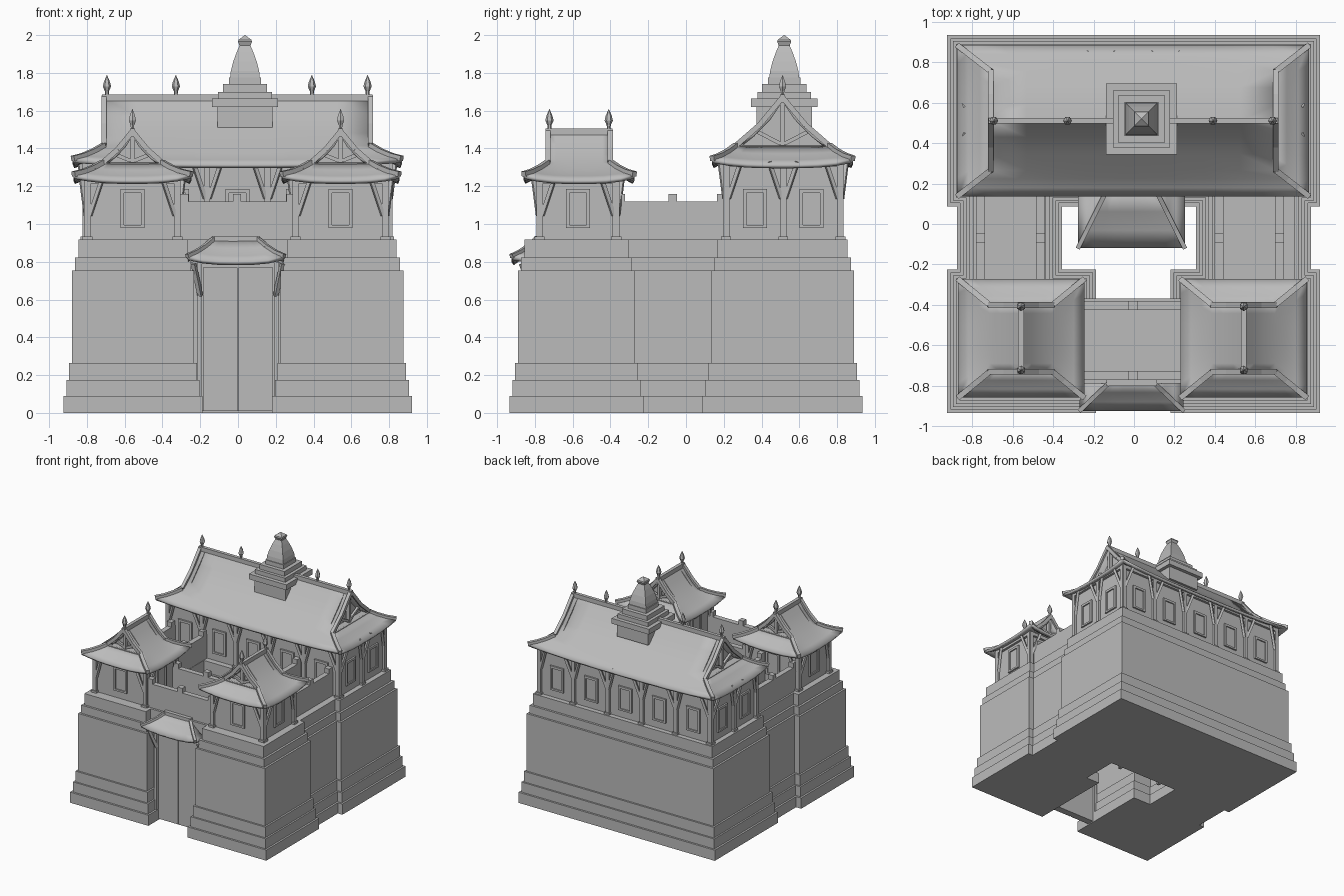
import bpy, bmesh, math
from mathutils import Vector, Matrix

if "Cube" in bpy.data.objects:
    bpy.data.objects.remove(bpy.data.objects["Cube"])

stone = bpy.data.materials.new("plain_grey")
stone.use_nodes = True
GREY = (0.5, 0.5, 0.5, 1)
stone.diffuse_color = GREY
stone.node_tree.nodes["Principled BSDF"].inputs["Base Color"].default_value = GREY


def finish(bm, name, loc=(0, 0, 0), turn=0, smooth=False, thick=0):
    me = bpy.data.meshes.new(name)
    bm.to_mesh(me)
    bm.free()
    me.materials.append(stone)
    ob = bpy.data.objects.new(name, me)
    bpy.context.collection.objects.link(ob)
    ob.location = loc
    ob.rotation_euler.z = turn
    if thick:
        mod = ob.modifiers.new("thickness", "SOLIDIFY")
        mod.thickness = thick
        mod.offset = -1
    if smooth:
        bpy.ops.object.select_all(action="DESELECT")
        ob.select_set(True)
        bpy.context.view_layer.objects.active = ob
        bpy.ops.object.shade_smooth_by_angle(angle=math.radians(30))
    return ob


def box(bm, p, q):
    p, q = Vector(p), Vector(q)
    size = [abs(a - b) for a, b in zip(p, q)]
    bmesh.ops.create_cube(bm, size=1, matrix=Matrix.Translation((p + q) / 2) @ Matrix.Diagonal((*size, 1)))


def beam(bm, a, b, w):
    a, b = Vector(a), Vector(b)
    d = b - a
    m = Matrix.Translation((a + b) / 2) @ d.to_track_quat("Z", "Y").to_matrix().to_4x4()
    bmesh.ops.create_cube(bm, size=1, matrix=m @ Matrix.Diagonal((w, w, d.length, 1)))


def lathe(bm, rings, sides, x=0, y=0):
    # stack of regular polygons, given as (radius, height)
    for (r1, z1), (r2, z2) in zip(rings, rings[1:]):
        m = Matrix.Translation((x, y, (z1 + z2) / 2)) @ Matrix.Rotation(math.pi / sides, 4, "Z")
        bmesh.ops.create_cone(bm, cap_ends=True, segments=sides, radius1=r1, radius2=r2, depth=z2 - z1, matrix=m)


def face_up(bm):
    bmesh.ops.recalc_face_normals(bm, faces=bm.faces)
    if sum(f.normal.z * f.calc_area() for f in bm.faces) < 0:
        bmesh.ops.reverse_faces(bm, faces=bm.faces)


# Stepped masonry blocks
LEVELS = [(0, .09, 0), (.09, .175, .016), (.175, .265, .03), (.265, .753, .045), (.753, .822, .062), (.822, .918, .08)]


def stepped(name, x0, x1, y0, y1):
    bm = bmesh.new()
    for z0, z1, i in LEVELS:
        box(bm, (x0 + i, y0 + i, z0), (x1 - i, y1 - i, z1))
    finish(bm, name)


stepped("rear_base", -.925, .92, .087, .935)
stepped("right_tower_base", -.925, -.188, -.935, -.225)
stepped("left_tower_base", .18, .92, -.935, -.225)
stepped("right_wing_base", -.877, -.357, -.45, .35)
stepped("left_wing_base", .308, .877, -.45, .35)

# Gate wall with two door leaves, and the inner door
bm = bmesh.new()
box(bm, (-.27, -.79, .74), (.27, -.37, .918))
box(bm, (-.25, -.79, .01), (.25, -.74, .76))
finish(bm, "gate_wall")
bm = bmesh.new()
for y in (-.80, .075):
    for s in (-1, 1):
        box(bm, (s * .003, y, .01), (s * .185, y + .03, .77))
        box(bm, (s * .19, y - .02, .0), (s * .215, y + .08, .80))
        beam(bm, (s * .20, y - .01, .62), (s * .235, y - .07, .79), .022)
finish(bm, "doors_and_jambs")

# Parapets with square merlons
bm = bmesh.new()
W = .022
for x in (-.76, -.462, .42, .72):
    box(bm, (x - W, -.38, .91), (x + W, .22, 1.12))
    for y in (-.345, -.07, .185):
        box(bm, (x - W, y - W, 1.1), (x + W, y + W, 1.16))
for y in (-.75, -.403):
    box(bm, (-.32, y - W, .91), (.32, y + W, 1.12))
    for x in (-.285, -.005, .28):
        box(bm, (x - W, y - W, 1.1), (x + W, y + W, 1.16))
finish(bm, "parapets")


# Timber storeys: walls, posts, braces and framed windows
def storey(name, cx, cy, hx, hy, top, bays_x, bays_y):
    z0 = .918
    bm = bmesh.new()
    box(bm, (cx - hx, cy - hy, z0), (cx + hx, cy + hy, top))
    finish(bm, name + "_walls")
    posts, wins = bmesh.new(), bmesh.new()
    for k in range(4):
        n = Vector((round(math.cos(k * math.pi / 2)), round(math.sin(k * math.pi / 2)), 0))
        d = Vector((-n.y, n.x, 0))
        out, half, bays = (hx, hy, bays_y) if k % 2 == 0 else (hy, hx, bays_x)

        def at(t, o, z):
            return Vector((cx, cy, z)) + d * t + n * (out + o)
        for i in range(bays + 1):
            t = -half + 2 * half * i / bays
            box(posts, at(t - .016, -.01, z0), at(t + .016, .02, top))
            box(posts, at(t - .024, -.01, z0), at(t + .024, .03, z0 + .016))
            for s in (-1, 1):
                if abs(t + s * .07) < half:
                    beam(posts, at(t + s * .01, .01, top - .2), at(t + s * .075, .035, top - .005), .02)
        box(posts, at(-half, -.01, top - .03), at(half, .02, top))
        for i in range(bays):
            t = -half + 2 * half * (i + .5) / bays
            for s in (-1, 1):
                box(wins, at(t + s * .045, -.01, .98), at(t + s * .063, .014, 1.185))
            box(wins, at(t - .063, -.01, 1.165), at(t + .063, .014, 1.185))
            box(wins, at(t - .063, -.01, .98), at(t + .063, .014, .995))
            box(wins, at(t - .045, -.01, .99), at(t + .045, .004, 1.17))
    finish(posts, name + "_posts")
    finish(wins, name + "_windows")


# Gabled roof over a flared skirt; the ridge runs along local x
def gabled_roof(name, loc, turn, verge, bend, eave_u, eave_v, z_ridge, z_bend, z_eave, finials):
    N = 8

    def ring(f):
        u, v = verge + (eave_u - verge) * f, bend + (eave_v - bend) * f
        z = z_bend + (z_eave - z_bend) * (1.4 * f - .4 * f * f)
        pts = []
        for a, b in (((-u, -v), (u, -v)), ((u, -v), (u, v)), ((u, v), (-u, v)), ((-u, v), (-u, -v))):
            for i in range(N):
                t = i / N
                lift = .03 * f * abs(2 * t - 1) ** 3
                pts.append(Vector((a[0] + (b[0] - a[0]) * t, a[1] + (b[1] - a[1]) * t, z + lift)))
        return pts
    rings = [ring(f) for f in (0, .33, .67, 1)]
    bm = bmesh.new()
    rows = [[bm.verts.new(p) for p in r] for r in rings]
    for a, b in zip(rows, rows[1:]):
        for i in range(4 * N):
            j = (i + 1) % (4 * N)
            bm.faces.new((a[i], b[i], b[j], a[j]))
    # upper slopes, sagging slightly towards the skirt
    def slope_z(f):
        return z_ridge + (z_bend - z_ridge) * f - .08 * (z_ridge - z_bend) * math.sin(math.pi * f)
    top = [bm.verts.new((verge * (2 * i / N - 1), 0, z_ridge)) for i in range(N + 1)]
    for side in (-1, 1):
        last = top
        for f in (.33, .67, 1):
            if f < 1:
                cur = [bm.verts.new((verge * (2 * i / N - 1), side * bend * f, slope_z(f))) for i in range(N + 1)]
            elif side < 0:
                cur = rows[0][:N + 1]
            else:
                cur = rows[0][2 * N:3 * N + 1][::-1]
            for i in range(N):
                bm.faces.new((last[i], last[i + 1], cur[i + 1], cur[i]))
            last = cur
    face_up(bm)
    finish(bm, name, loc, turn, smooth=True, thick=.022)

    # ridge beam, rakes, hips and gable framing
    bm = bmesh.new()
    box(bm, (-verge - .012, -.014, z_ridge - .025), (verge + .012, .014, z_ridge + .018))
    for s in (-1, 1):
        for t in (-1, 1):
            path = [(s * verge, t * bend * f, slope_z(f) + .002) for f in (0, .5, 1)]
            path += [(s * abs(r[0].x), t * abs(r[0].y), r[0].z + .002) for r in rings[1:]]
            for a, b in zip(path, path[1:]):
                beam(bm, a, b, .028)
            beam(bm, (s * (verge - .02), t * .01, z_bend + .01),
                 (s * (verge - .02), t * bend * .55, slope_z(.55) - .02), .02)
        box(bm, (s * (verge - .035), -.011, z_bend - .02), (s * (verge - .005), .011, z_ridge))
        box(bm, (s * (verge - .07), -bend * .97, z_bend - .03), (s * (verge + .01), bend * .97, z_bend - .003))
        x = s * (verge - .05)
        bm.faces.new([bm.verts.new(p) for p in ((x, -bend, z_bend - .01), (x, bend, z_bend - .01), (x, 0, z_ridge))])
    finish(bm, name + "_framing", loc, turn)

    bm = bmesh.new()
    for x in finials:
        lathe(bm, [(.008, z_ridge), (.011, z_ridge + .035), (.022, z_ridge + .06),
                   (.016, z_ridge + .085), (.001, z_ridge + .12)], 6, x)
    finish(bm, name + "_finials", loc, turn)


storey("hall", -.003, .515, .80, .30, 1.335, 5, 2)
gabled_roof("hall_roof", (-.004, .511, 0), 0, .705, .245, .871, .374, 1.668, 1.415, 1.315,
            (-.69, -.325, .395, .69))
for side, label in ((-1, "right"), (1, "left")):
    x = side * .551 - .008
    storey(label + "_tower", x, -.572, .235, .20, 1.245, 1, 1)
    gabled_roof(label + "_tower_roof", (x, -.566, 0), math.pi / 2, .165, .155, .294, .313,
                1.488, 1.325, 1.232, (-.157, .157))


# Hipped lean-to roofs over the two doors
def door_roof(name, cx, eave, top, y_eave, y_wall, y_back, z_eave, z_top):
    N = 6
    bm = bmesh.new()
    rows = []
    for f in (0, .33, .67, 1):
        h, y = top + (eave - top) * f, y_wall + (y_eave - y_wall) * f
        z = z_top + (z_eave - z_top) * (1.35 * f - .35 * f * f)
        row = [(cx - h, y_back, z)]
        row += [(cx + h * (2 * i / N - 1), y, z + .03 * f * abs(2 * i / N - 1) ** 3) for i in range(N + 1)]
        rows.append([bm.verts.new(p) for p in row + [(cx + h, y_back, z)]])
    for a, b in zip(rows, rows[1:]):
        for i in range(N + 2):
            bm.faces.new((a[i], b[i], b[i + 1], a[i + 1]))
    hips = [[r[k].co.copy() for r in rows] for k in (1, N + 1)]
    face_up(bm)
    finish(bm, name, smooth=True, thick=.022)
    bm = bmesh.new()
    for path in hips:
        for a, b in zip(path, path[1:]):
            beam(bm, a, b, .022)
    box(bm, (cx - top - .01, y_wall - .012, z_top - .02), (cx + top + .01, y_back, z_top + .015))
    finish(bm, name + "_hips")


door_roof("gate_roof", -.012, .258, .115, -.925, -.79, -.765, .80, .922)
door_roof("inner_door_roof", -.013, .265, .13, -.12, .15, .18, .80, .922)

# Stepped spire on the hall ridge
CX, CY = .037, .52
bm = bmesh.new()
for h, z0, z1 in ((.146, 1.51, 1.625), (.175, 1.62, 1.665), (.142, 1.66, 1.70), (.117, 1.70, 1.74), (.085, 1.74, 1.775)):
    box(bm, (CX - h, CY - h, z0), (CX + h, CY + h, z1))
bell = [(.079, 1.77), (.075, 1.81), (.062, 1.86), (.044, 1.91), (.029, 1.945), (.037, 1.965), (.034, 1.975), (.001, 2.0)]
lathe(bm, [(r * math.sqrt(2), z) for r, z in bell], 4, CX, CY)
finish(bm, "spire")
